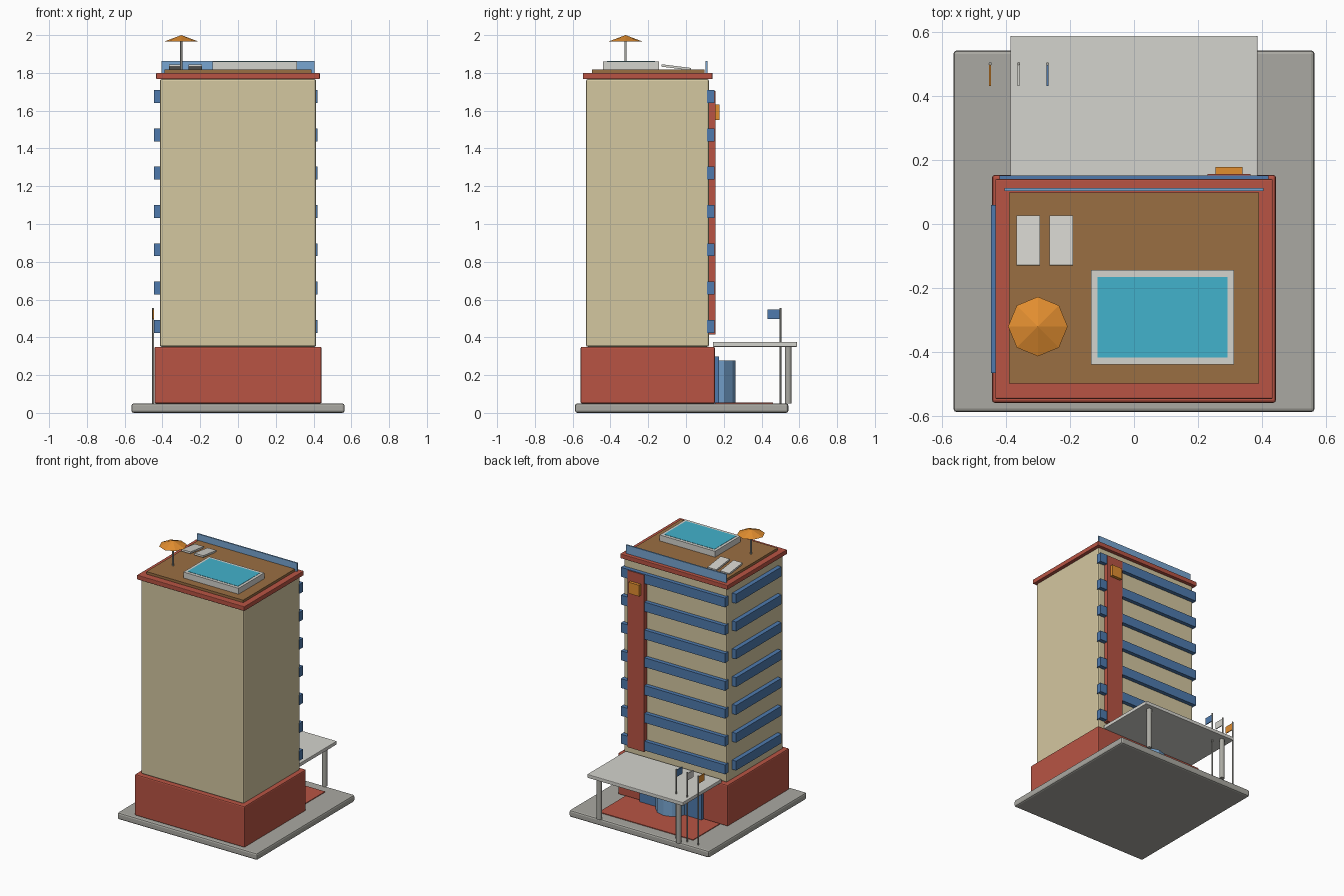
import bpy, bmesh, math
from mathutils import Matrix

if "Cube" in bpy.data.objects:
    bpy.data.objects.remove(bpy.data.objects["Cube"])


def material(name, rgb):
    lin = [(c / 255 / 12.92 if c < 10 else ((c / 255 + 0.055) / 1.055) ** 2.4) for c in rgb]
    m = bpy.data.materials.new(name)
    m.diffuse_color = (*lin, 1)
    m.use_nodes = True
    m.node_tree.nodes["Principled BSDF"].inputs["Base Color"].default_value = m.diffuse_color
    return m


GREY = material("stone grey", (170, 169, 162))
TAN = material("tan wall", (212, 199, 160))
RED = material("brick red", (184, 84, 68))
WHITE = material("off white", (212, 211, 205))
BLUE = material("deep blue", (78, 122, 174))
GLASS = material("glass blue", (120, 166, 210))
ORANGE = material("orange", (226, 142, 48))
WOOD = material("deck wood", (154, 110, 66))
WATER = material("pool water", (66, 178, 204))


def finish(name, bm, mat, bevel=0.0):
    me = bpy.data.meshes.new(name)
    bm.to_mesh(me)
    bm.free()
    me.materials.append(mat)
    ob = bpy.data.objects.new(name, me)
    bpy.context.collection.objects.link(ob)
    if bevel:
        mod = ob.modifiers.new("edge", 'BEVEL')
        mod.width, mod.segments = bevel, 2
    return ob


def box(name, x, y, z, mat, bevel=0.0, tilt=0.0):
    """Box from (min, max) ranges, optionally tilted about x."""
    bm = bmesh.new()
    bmesh.ops.create_cube(bm, size=1)
    size = [b - a for a, b in (x, y, z)]
    bmesh.ops.scale(bm, vec=size, verts=bm.verts)
    ob = finish(name, bm, mat, bevel)
    ob.location = [(a + b) / 2 for a, b in (x, y, z)]
    ob.rotation_euler.x = tilt
    return ob


def cone(name, x, y, z, r1, r2, sides, mat, smooth=False, turn=0.0):
    bm = bmesh.new()
    bmesh.ops.create_cone(bm, cap_ends=True, segments=sides, radius1=r1, radius2=r2,
                          depth=z[1] - z[0], matrix=Matrix.Rotation(turn, 4, 'Z'))
    for f in bm.faces:
        f.smooth = smooth and abs(f.normal.z) < 0.5
    for e in bm.edges:
        e.smooth = not any(abs(f.normal.z) > 0.5 for f in e.link_faces)
    ob = finish(name, bm, mat)
    ob.location = (x, y, (z[0] + z[1]) / 2)
    return ob


# Main masses
box("ground_slab", (-0.564, 0.564), (-0.5875, 0.542), (0, 0.05), GREY, 0.012)
box("podium", (-0.443, 0.443), (-0.558, 0.153), (0.05, 0.35), RED, 0.008)
box("tower", (-0.414, 0.414), (-0.529, 0.122), (0.35, 1.767), TAN, 0.01)
box("cornice", (-0.433, 0.433), (-0.546, 0.14), (1.767, 1.80), RED, 0.004)

# Balcony bands on the back and left side, one per floor
for i in range(7):
    zc = 0.458 + i * 0.2028
    z = (zc - 0.034, zc + 0.034)
    box(f"back_balcony_{i + 1}", (-0.42, 0.42), (0.11, 0.151), z, BLUE)
    box(f"side_balcony_{i + 1}", (-0.446, -0.405), (-0.465, 0.06), z, BLUE)

# Vertical fin with a plain sign box
box("back_fin", (0.23, 0.364), (0.10, 0.156), (0.415, 1.705), RED)
box("sign_box", (0.255, 0.339), (0.15, 0.178), (1.55, 1.632), ORANGE)

# Roof deck and railing
box("roof_deck", (-0.39, 0.39), (-0.498, 0.098), (1.798, 1.818), WOOD)
box("roof_railing", (-0.404, 0.404), (0.103, 0.113), (1.798, 1.862), GLASS)

# Pool: rim block with an inset water face
box("pool_rim", (-0.134, 0.312), (-0.439, -0.143), (1.816, 1.861), WHITE)
box("pool_water", (-0.114, 0.292), (-0.417, -0.165), (1.857, 1.863), WATER)

# Sun loungers
for i, x in enumerate((-0.33, -0.227)):
    box(f"lounger_{i + 1}", (x - 0.036, x + 0.036), (-0.13, 0.026), (1.823, 1.836), WHITE, tilt=-0.125)

# Parasol
cone("parasol_pole", -0.30, -0.32, (1.815, 1.975), 0.006, 0.006, 8, GREY, True)
cone("parasol_top", -0.30, -0.32, (1.965, 2.0), 0.093, 0, 8, ORANGE)

# Entrance: glazing panel, revolving door, carpet
box("entrance_panel", (-0.25, 0.25), (0.14, 0.176), (0.05, 0.298), BLUE)
cone("revolving_door", 0, 0.142, (0.05, 0.278), 0.12, 0.12, 12, GLASS)
box("carpet", (-0.38, 0.38), (0.153, 0.46), (0.049, 0.055), RED)

# Canopy on two columns
box("canopy", (-0.386, 0.386), (0.142, 0.5875), (0.35, 0.376), WHITE, 0.004)
for side, x in (("left", -0.32), ("right", 0.32)):
    cone(f"canopy_column_{side}", x, 0.541, (0.05, 0.352), 0.018, 0.018, 12, GREY, True)

# Flags on poles
for i, (x, mat) in enumerate(((-0.449, ORANGE), (-0.36, WHITE), (-0.27, BLUE))):
    cone(f"flag_pole_{i + 1}", x, 0.50, (0.048, 0.556), 0.005, 0.005, 8, GREY, True)
    box(f"flag_{i + 1}", (x - 0.003, x + 0.003), (0.431, 0.50), (0.497, 0.547), mat)
